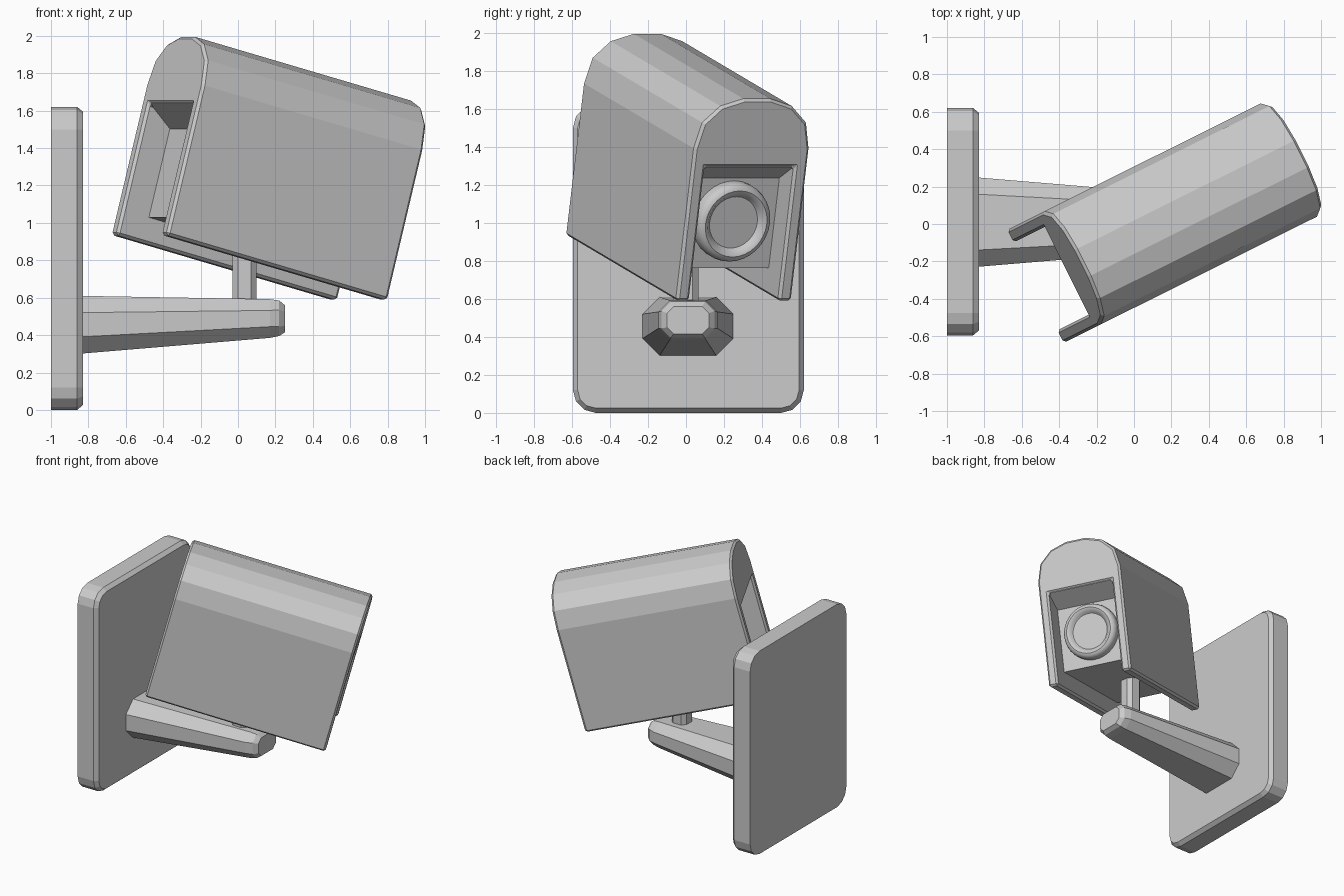
import bpy, bmesh, math
from mathutils import Matrix, Vector

if "Cube" in bpy.data.objects:
    bpy.data.objects.remove(bpy.data.objects["Cube"])


def loft(name, rings, matrix=None, bevel=0.0):
    """Skin a list of equal-length closed rings and cap both ends."""
    bm = bmesh.new()
    vs = [[bm.verts.new(p) for p in r] for r in rings]
    n = len(vs[0])
    for a, b in zip(vs, vs[1:]):
        for i in range(n):
            j = (i + 1) % n
            bm.faces.new((a[i], a[j], b[j], b[i]))
    bm.faces.new(vs[0])
    bm.faces.new(vs[-1])
    bmesh.ops.recalc_face_normals(bm, faces=bm.faces)
    me = bpy.data.meshes.new(name)
    bm.to_mesh(me)
    bm.free()
    ob = bpy.data.objects.new(name, me)
    bpy.context.collection.objects.link(ob)
    if matrix:
        ob.matrix_world = matrix
    if bevel:
        m = ob.modifiers.new("bevel", 'BEVEL')
        m.width = bevel
        m.segments = 1
        m.limit_method = 'ANGLE'
        m.angle_limit = math.radians(50)
    return ob


def rounded_rect(x, y0, y1, z0, z1, r, seg):
    """Rectangle in the YZ plane with corners cut into seg facets."""
    pts = []
    corners = ((y1 - r, z1 - r), (y0 + r, z1 - r), (y0 + r, z0 + r), (y1 - r, z0 + r))
    for k, (cy, cz) in enumerate(corners):
        for i in range(seg + 1):
            a = math.pi / 2 * (k + i / seg)
            pts.append((x, cy + r * math.cos(a), cz + r * math.sin(a)))
    return pts


# Wall plate with a chamfered front rim
loft("wall_plate", [
    rounded_rect(-1.0, -0.595, 0.62, 0.0, 1.62, 0.12, 3),
    rounded_rect(-0.86, -0.595, 0.62, 0.0, 1.62, 0.12, 3),
    rounded_rect(-0.83, -0.57, 0.595, 0.025, 1.595, 0.095, 3)])

# Tapered bracket arm with a chamfered tip
loft("bracket_arm", [
    rounded_rect(-0.85, -0.23, 0.25, 0.30, 0.61, 0.09, 1),
    rounded_rect(0.17, -0.145, 0.165, 0.385, 0.592, 0.06, 1),
    rounded_rect(0.22, -0.13, 0.15, 0.395, 0.585, 0.05, 1),
    rounded_rect(0.25, -0.10, 0.12, 0.415, 0.56, 0.035, 1)])

# Upright post between arm and camera
post = [(p[1], p[2]) for p in rounded_rect(0, -0.03, 0.10, -0.065, 0.065, 0.03, 1)]
loft("post", [[(x, y, z) for x, y in post] for z in (0.56, 0.95)])

# Camera frame: local x forward, y sideways, z up, origin at lower rear centre
LENGTH = 1.365
cam = (Matrix.Translation((-0.53, -0.335, 0.935))
       @ Matrix.Rotation(math.radians(26.5), 4, 'Z')
       @ Matrix.Rotation(math.radians(14.8), 4, 'Y'))

# Hood: arched top, thin side walls, open underneath
half = [(0.262, 0.73), (0.262, 0.0), (0.338, 0.0), (0.338, 0.83),
        (0.305, 0.97), (0.21, 1.06), (0.08, 1.10)]
profile = half + [(-y, z) for y, z in reversed(half)]
loft("hood", [[(x, y, z) for y, z in profile] for x in (0, LENGTH)], cam, 0.015)

# Body recessed between the walls, with sloping upper lips
D = 0.16
side = [(D, 0.14), (D, 0.63), (0.012, 0.73), (0.012, 0.76)]
side += [(LENGTH - x, z) for x, z in reversed(side)]
loft("camera_body", [[(x, y, z) for x, z in side] for y in (-0.265, 0.265)], cam)

# Lens barrel: rounded rim around a shallow dish
rim = [(-0.02, 0.215), (0.035, 0.215), (0.055, 0.21), (0.072, 0.195), (0.078, 0.18),
       (0.072, 0.163), (0.055, 0.15), (0.045, 0.14)]
N = 32
lens = loft("lens", [[(LENGTH - D + x, r * math.cos(2 * math.pi * i / N),
                       0.40 + r * math.sin(2 * math.pi * i / N)) for i in range(N)]
                     for x, r in rim], cam)
bpy.context.view_layer.objects.active = lens
lens.select_set(True)
bpy.ops.object.shade_smooth_by_angle(angle=math.radians(40))
